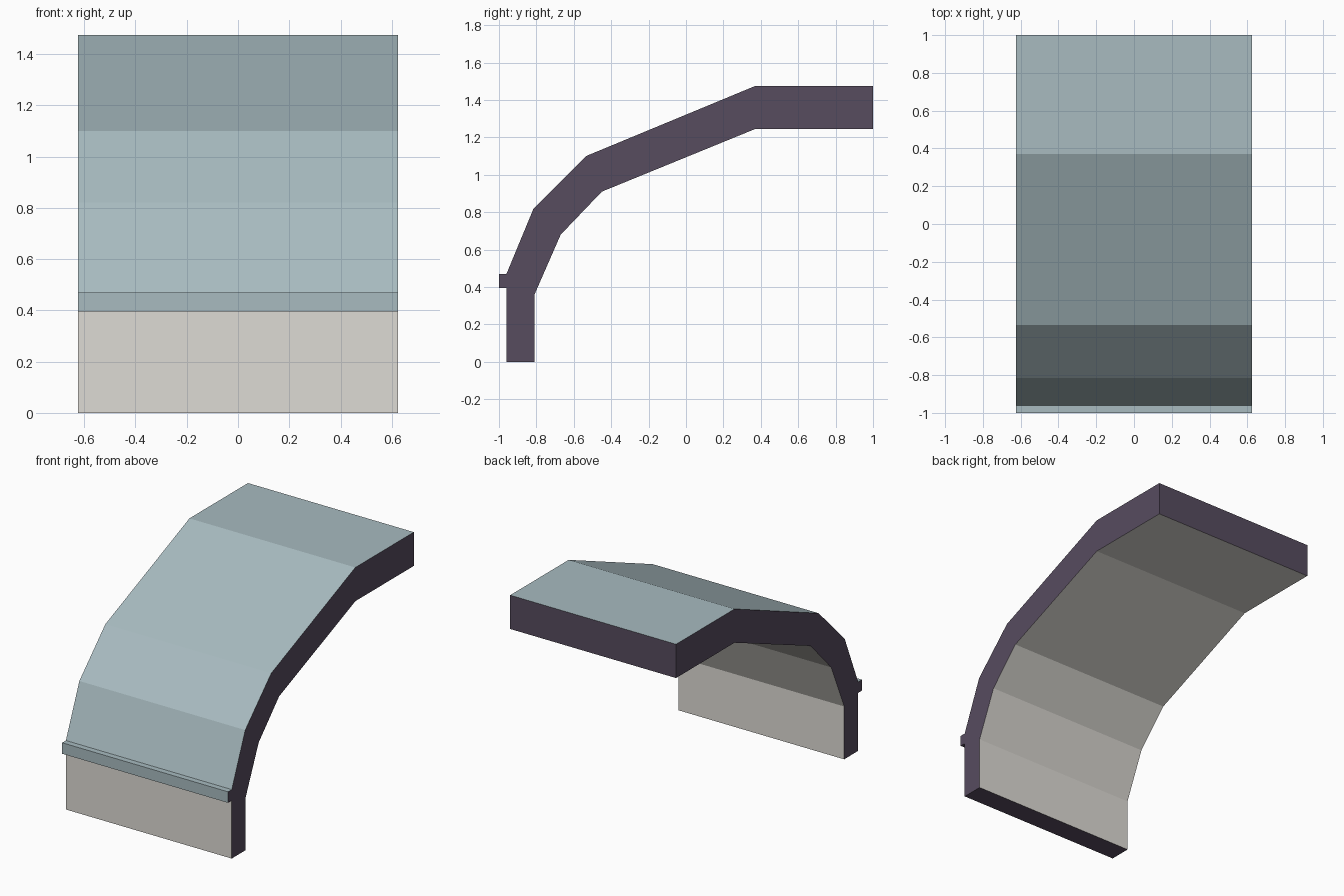
import bpy
import bmesh

cube = bpy.data.objects.get("Cube")
if cube:
    bpy.data.objects.remove(cube, do_unlink=True)

HALF_WIDTH = 0.625


def linear(c):
    c /= 255
    return c / 12.92 if c <= 0.04045 else ((c + 0.055) / 1.055) ** 2.4


def material(name, *rgb):
    mat = bpy.data.materials.new(name)
    color = [linear(c) for c in rgb] + [1.0]
    mat.use_nodes = True
    mat.diffuse_color = color
    bsdf = mat.node_tree.nodes["Principled BSDF"]
    bsdf.inputs["Base Color"].default_value = color
    bsdf.inputs["Roughness"].default_value = 0.8
    return mat


ROOF, WALL, CUT = range(3)
materials = [
    material("pale blue roof", 168, 187, 192),
    material("warm grey wall", 222, 219, 213),
    material("dark purple cut face", 87, 76, 95),
]

# Section in (y, z); each point carries the material of the face that starts there
section = [
    # outer wall, ledge and curved roof
    (-0.96, 0, WALL), (-0.96, 0.395, CUT), (-1, 0.395, ROOF), (-1, 0.47, ROOF),
    (-0.96, 0.47, ROOF), (-0.815, 0.82, ROOF), (-0.535, 1.10, ROOF),
    (0.37, 1.475, ROOF), (1, 1.475, CUT),
    # ceiling and inner wall
    (1, 1.245, WALL), (0.37, 1.245, WALL), (-0.45, 0.91, WALL),
    (-0.67, 0.68, WALL), (-0.81, 0.36, WALL), (-0.81, 0, CUT),
]

# Sweep the section across the width and close both ends
bm = bmesh.new()
right, left = [[bm.verts.new((x, y, z)) for y, z, _ in section]
               for x in (-HALF_WIDTH, HALF_WIDTH)]
for i, (_, _, mat_index) in enumerate(section):
    j = (i + 1) % len(section)
    face = bm.faces.new((right[i], right[j], left[j], left[i]))
    face.material_index = mat_index
for end in (right, left):
    bm.faces.new(end).material_index = CUT
bmesh.ops.recalc_face_normals(bm, faces=bm.faces)

mesh = bpy.data.meshes.new("curved_roof_wall")
bm.to_mesh(mesh)
bm.free()
for mat in materials:
    mesh.materials.append(mat)
obj = bpy.data.objects.new("curved_roof_wall", mesh)
bpy.context.collection.objects.link(obj)
